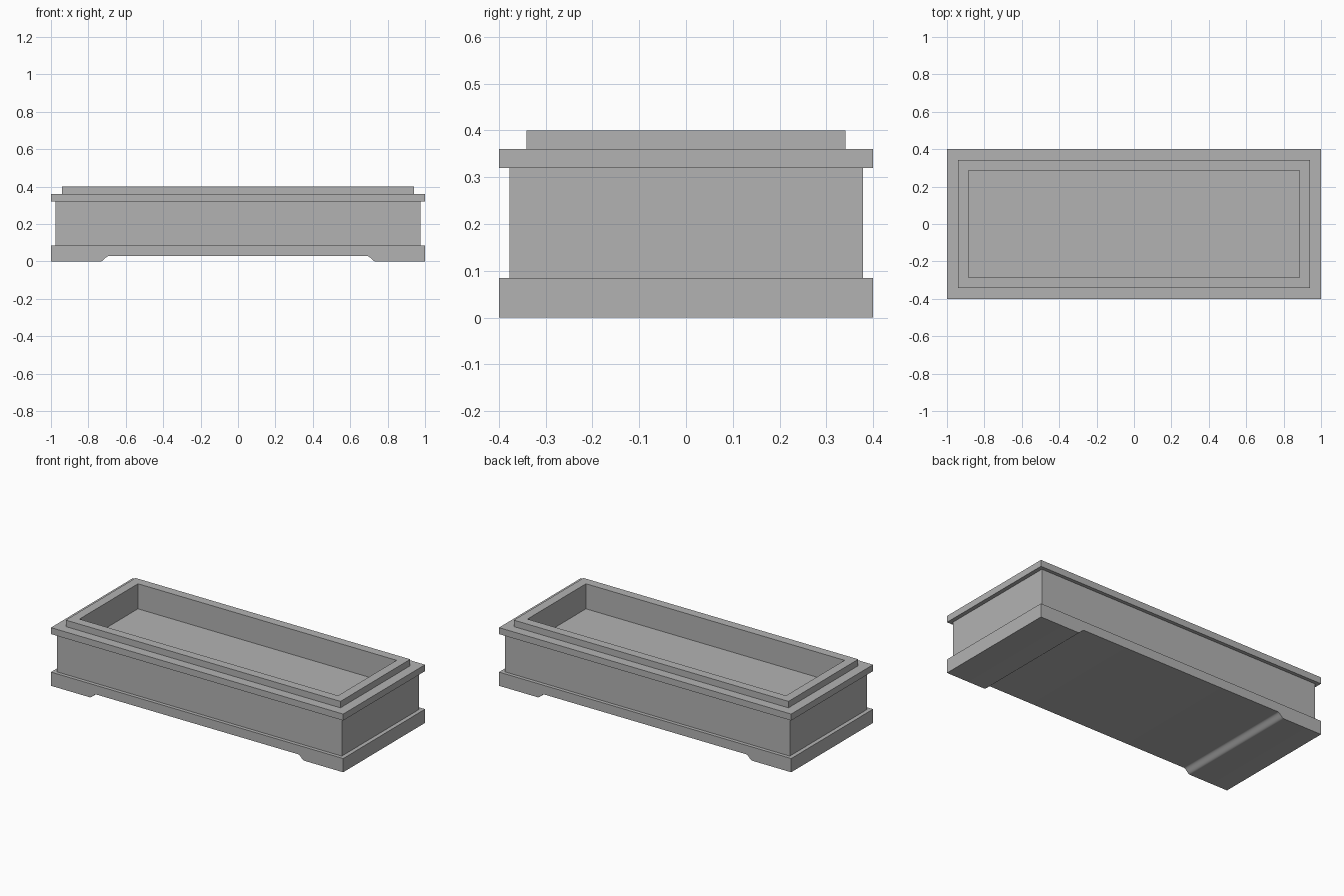
import bpy
import bmesh
import math

cube = bpy.data.objects.get("Cube")
if cube:
    bpy.data.objects.remove(cube, do_unlink=True)

# One plain grey stone colour
stone = bpy.data.materials.new("grey stone")
stone.use_nodes = True
stone.diffuse_color = (0.45, 0.45, 0.45, 1)
stone.node_tree.nodes["Principled BSDF"].inputs["Base Color"].default_value = stone.diffuse_color


def finish(name, bm):
    bmesh.ops.recalc_face_normals(bm, faces=bm.faces)
    mesh = bpy.data.meshes.new(name)
    bm.to_mesh(mesh)
    bm.free()
    mesh.materials.append(stone)
    obj = bpy.data.objects.new(name, mesh)
    bpy.context.collection.objects.link(obj)
    return obj


def rectangular_loft(name, steps, closed=False):
    """Join rectangles given as (half length, half depth, height)."""
    bm = bmesh.new()
    corners = [(-1, -1), (1, -1), (1, 1), (-1, 1)]
    rings = [[bm.verts.new((sx * x, sy * y, z)) for sx, sy in corners]
             for x, y, z in steps]
    pairs = list(zip(rings, rings[1:]))
    if closed:
        pairs.append((rings[-1], rings[0]))
    else:
        bm.faces.new(rings[0])
        bm.faces.new(rings[-1])
    for a, b in pairs:
        for i in range(4):
            j = (i + 1) % 4
            bm.faces.new((a[i], a[j], b[j], b[i]))
    return finish(name, bm)


# Hollow basin: outer wall, stepped lip, inner wall and floor
rectangular_loft("basin", [
    (0.975, 0.378, 0.085), (0.975, 0.378, 0.32),
    (0.94, 0.341, 0.32), (0.94, 0.341, 0.40),
    (0.885, 0.286, 0.40), (0.885, 0.286, 0.245)])

# Projecting rim moulding around the lip
rectangular_loft("rim_moulding", [
    (1, 0.4, 0.32), (1, 0.4, 0.36),
    (0.94, 0.341, 0.36), (0.94, 0.341, 0.32)], closed=True)

# Plinth with a shallow raised underside and curved foot ends
foot_end, arch_end, arch_height, segments = 0.735, 0.69, 0.029, 8
curve = []
for i in range(segments + 1):
    t = i / segments
    curve.append((foot_end + (arch_end - foot_end) * t,
                  arch_height * (1 - math.cos(math.pi * t)) / 2))
half = [(1, 0.085), (1, 0)] + curve
profile = half + [(-x, z) for x, z in reversed(half)]

bm = bmesh.new()
face = bm.faces.new([bm.verts.new((x, -0.4, z)) for x, z in profile])
result = bmesh.ops.extrude_face_region(bm, geom=[face])
moved = [v for v in result["geom"] if isinstance(v, bmesh.types.BMVert)]
bmesh.ops.translate(bm, verts=moved, vec=(0, 0.8, 0))
plinth = finish("plinth", bm)

# Smooth the foot curves while keeping the square edges crisp
bpy.ops.object.select_all(action="DESELECT")
plinth.select_set(True)
bpy.context.view_layer.objects.active = plinth
bpy.ops.object.shade_smooth_by_angle(angle=math.radians(30))
